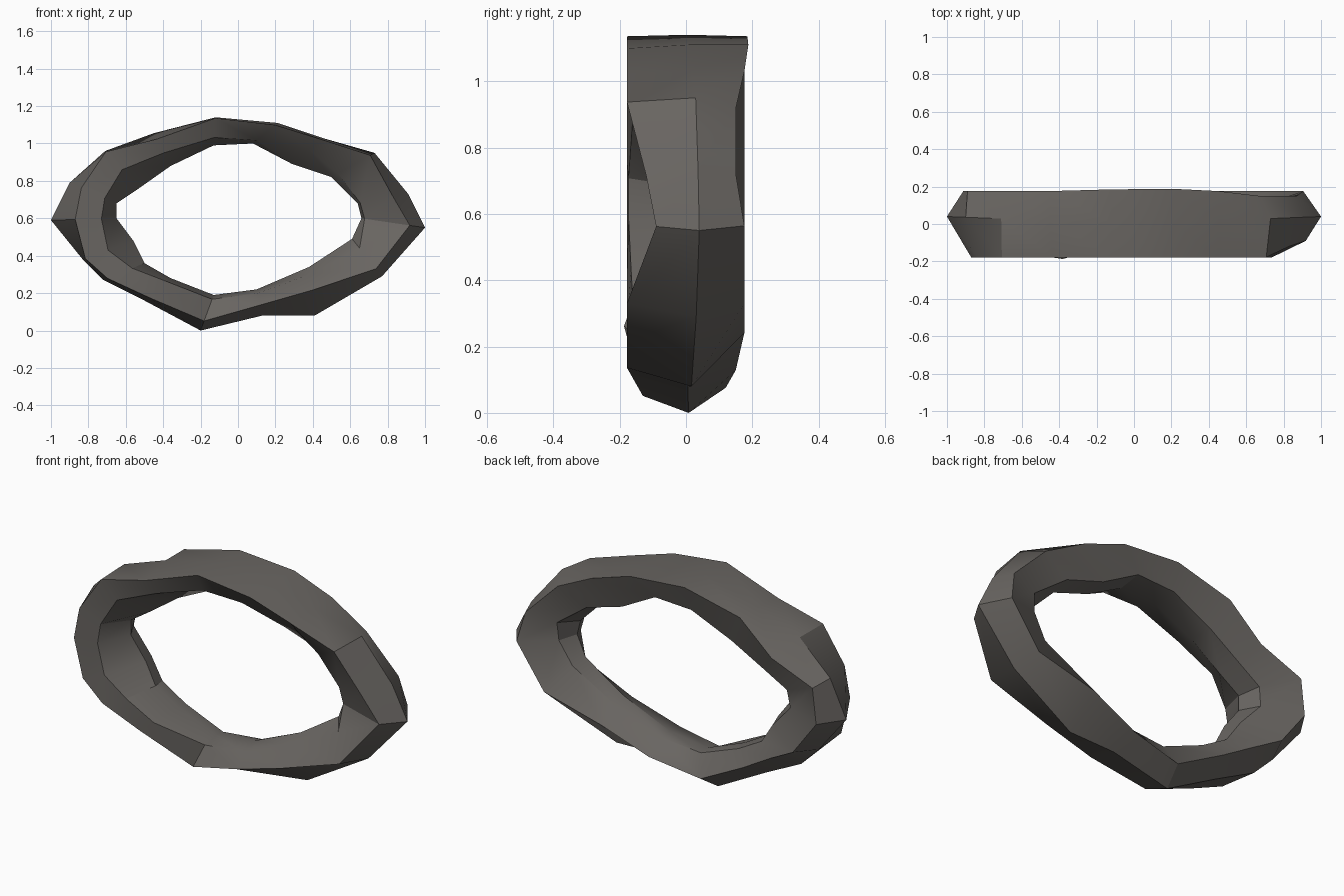
import bpy, bmesh, math
from mathutils import Vector

# Stations clockwise from the left end: outer ridge x,z, inner ridge x,z,
# then how far (0 outer .. 1 inner) the front-outer, front-inner,
# back-outer and back-inner edges lie between the two ridges
STATIONS = [
    (-1.00, .59, -.65, .60, .37, .77, .25, .85),
    (-.90, .79, -.65, .68, .25, .75, .04, .85),
    (-.71, .96, -.53, .76, .02, .50, .38, .90),
    (-.45, 1.055, -.36, .88, .18, .60, .00, .95),
    (-.12, 1.14, -.13, .99, .03, .72, .03, .95),
    (.21, 1.11, .08, 1.00, .10, .85, .00, .92),
    (.45, 1.03, .29, .89, .05, .45, .00, .95),
    (.73, .95, .50, .82, .10, .85, .25, .92),
    (.91, .73, .64, .68, .30, .95, .15, .75),
    (1.00, .55, .66, .60, .24, .95, .28, .88),
    (.77, .29, .61, .49, .20, .75, .20, .90),
    (.41, .08, .38, .34, .52, .85, .62, .92),
    (.13, .08, .10, .22, .40, .85, .35, .90),
    (-.20, .00, -.13, .19, .27, .88, .40, .97),
    (-.50, .16, -.36, .28, .15, .85, .45, .95),
    (-.72, .27, -.50, .36, .10, .70, .50, .95),
    (-.83, .38, -.56, .48, .05, .50, .22, .90),
]
# Chipped spots where an edge is more or less deep than usual
FRONT = {8: -.12, 9: -.09, 13: -.13, 14: -.16}
FRONT_INNER = {13: -.09, 14: -.187}
BACK = {4: .185, 5: .188, 7: .15, 8: .15, 12: .15, 13: .12, 14: .14, 15: .15}


def section(i, st):
    """Six-sided cross-section of the ring at one station."""
    outer, inner = Vector((st[0], 0, st[1])), Vector((st[2], 0, st[3]))
    a, b, c, d = st[4:]
    spec = [(0, .04 * abs(st[0])),
            (a, FRONT.get(i, -.178)),
            (b, FRONT_INNER.get(i, -.115 + .09 * st[2])),  # recessed to the right
            (1, 0),
            (d, .04 + .10 * st[3]),         # back slopes in more at the bottom
            (c, BACK.get(i, .176))]
    return [outer.lerp(inner, t) + Vector((0, y, 0)) for t, y in spec]


# Faceted stone ring: bridge consecutive sections into a closed loop
bm = bmesh.new()
rings = [[bm.verts.new(p) for p in section(i, s)] for i, s in enumerate(STATIONS)]
for i, ring in enumerate(rings):
    nxt = rings[(i + 1) % len(rings)]
    for j in range(6):
        k = (j + 1) % 6
        bm.faces.new((ring[j], nxt[j], nxt[k], ring[k]))
bmesh.ops.recalc_face_normals(bm, faces=bm.faces)
mesh = bpy.data.meshes.new("stone_ring")
bm.to_mesh(mesh)
bm.free()
obj = bpy.data.objects.new("stone_ring", mesh)
bpy.context.collection.objects.link(obj)

# Dark warm stone
stone = bpy.data.materials.new("dark_stone")
stone.diffuse_color = (.14, .13, .12, 1)
mesh.materials.append(stone)

# Smooth the gentle faces, keep the chipped edges crisp
bpy.context.view_layer.objects.active = obj
obj.select_set(True)
bpy.ops.object.shade_smooth_by_angle(angle=math.radians(30))
